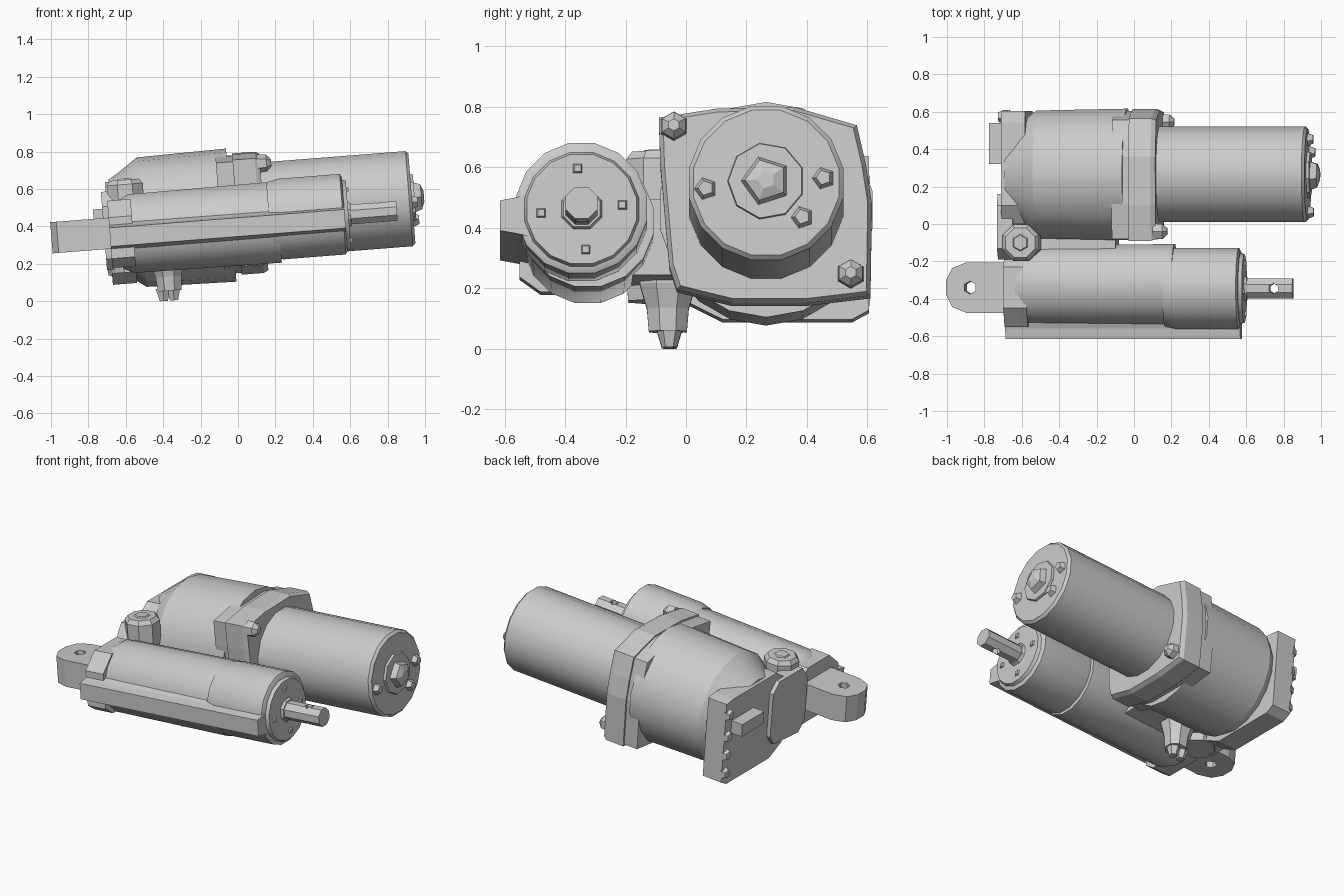
import bpy, bmesh
from math import radians, cos, sin, pi
from mathutils import Matrix

if "Cube" in bpy.data.objects:
    bpy.data.objects.remove(bpy.data.objects["Cube"])

# whole machine is tipped up slightly along its length (local u axis ~ x)
TILT = Matrix.Rotation(radians(-4.5), 4, 'Y')


def finish(name, bm, smooth=0):
    bmesh.ops.recalc_face_normals(bm, faces=bm.faces)
    bm.transform(TILT)
    me = bpy.data.meshes.new(name)
    bm.to_mesh(me)
    bm.free()
    if smooth:
        me.shade_smooth()
        me.set_sharp_from_angle(angle=radians(smooth))
    ob = bpy.data.objects.new(name, me)
    bpy.context.collection.objects.link(ob)
    return ob


def loft(name, rings, smooth=0):
    """Skin a list of equal-length point rings and cap both ends."""
    bm = bmesh.new()
    vs = [[bm.verts.new(p) for p in r] for r in rings]
    n = len(vs[0])
    for a, b in zip(vs, vs[1:]):
        for i in range(n):
            j = (i + 1) % n
            bm.faces.new((a[i], a[j], b[j], b[i]))
    bm.faces.new(vs[0])
    bm.faces.new(vs[-1])
    return finish(name, bm, smooth)


def turned(name, y, w, profile, sides=16, smooth=30, phase=0.5):
    """Round part along the length; profile = (u, radius)."""
    rings = [[(u, y + r * cos(2 * pi * (i + phase) / sides), w + r * sin(2 * pi * (i + phase) / sides))
              for i in range(sides)] for u, r in profile]
    return loft(name, rings, smooth)


def upright(name, u, y, profile, sides=8, phase=0.5):
    """Round part standing across the length; profile = (w, radius)."""
    rings = [[(u + r * cos(2 * pi * (i + phase) / sides), y + r * sin(2 * pi * (i + phase) / sides), w)
              for i in range(sides)] for w, r in profile]
    return loft(name, rings)


def slab_u(name, pts, u0, u1):
    """Extrude a (y, w) outline along the length."""
    return loft(name, [[(u, y, w) for y, w in pts] for u in (u0, u1)])


def slab_w(name, pts, w0, w1):
    """Extrude a (u, y) outline upward."""
    return loft(name, [[(u, y, w) for u, y in pts] for w in (w0, w1)])


def box(name, u0, u1, y0, y1, w0, w1):
    return slab_u(name, [(y0, w0), (y1, w0), (y1, w1), (y0, w1)], u0, u1)


def drill(ob, cutter):
    m = ob.modifiers.new("hole", 'BOOLEAN')
    m.operation = 'DIFFERENCE'
    m.solver = 'EXACT'
    m.object = cutter
    cutter.hide_render = True
    cutter.hide_viewport = True


# motor
MY, MW = 0.265, 0.475
turned("motor_can", MY, MW, [(0.12, 0.26), (0.955, 0.26), (0.97, 0.245)])
turned("motor_end_hub", MY, MW + 0.005, [(0.96, 0.13), (0.985, 0.125)], 9, 0)
turned("motor_end_nut", MY, MW + 0.005, [(0.98, 0.085), (1.02, 0.07), (1.035, 0.03)], 5, 0)
for i, (y, w) in enumerate([(0.065, 0.455), (0.455, 0.49), (0.385, 0.36)]):
    turned(f"motor_screw_{i}", y, w, [(0.96, 0.042), (1.0, 0.025)], 5, 0)

# gearbox drum and its square flange
turned("gear_drum", 0.265, 0.462,
       [(-0.64, 0.24), (-0.59, 0.27), (-0.48, 0.347), (0.0, 0.357)], 18)
flange = [(-0.09, 0.755), (0.1, 0.785), (0.36, 0.79), (0.565, 0.73), (0.595, 0.6), (0.615, 0.47),
          (0.61, 0.165), (0.4, 0.14), (0.15, 0.14), (-0.03, 0.185), (-0.055, 0.26), (-0.085, 0.6)]
c = (0.265, 0.465)
loft("gear_flange", [[(u, c[0] + (y - c[0]) * k, c[1] + (w - c[1]) * k) for y, w in flange]
                     for u, k in ((-0.06, 0.97), (0.03, 0.97), (0.03, 1.0), (0.15, 1.0), (0.175, 0.96))])
for i, (y, w) in enumerate([(-0.04, 0.725), (0.545, 0.235)]):
    turned(f"flange_bolt_{i}", y, w, [(0.16, 0.05), (0.21, 0.045), (0.235, 0.02)], 6, 0)

# rear gearbox cover with side screws and tab
slab_u("rear_cover", [(0.605, 0.17), (0.605, 0.68), (0.54, 0.69), (0.1, 0.69), (0.0, 0.62),
                      (0.0, 0.2), (0.12, 0.14), (0.55, 0.14)], -0.66, -0.53)
box("rear_tab", -0.735, -0.65, 0.32, 0.54, 0.47, 0.55)
slab_u("rear_coupling_plate", [(0.12, 0.24), (0.16, 0.3), (0.16, 0.58), (0.1, 0.64), (-0.13, 0.64),
                               (-0.19, 0.56), (-0.19, 0.28), (-0.13, 0.22)], -0.685, -0.6)
for i, w in enumerate((0.22, 0.34, 0.46, 0.6)):
    turned(f"cover_screw_{i}", 0.575, w, [(-0.68, 0.028), (-0.65, 0.042)], 5, 0)

# bridge between gearbox and actuator, with pivot boss and cable gland
box("bridge_block", -0.62, -0.06, -0.2, 0.05, 0.25, 0.5)
upright("pivot_boss", -0.555, -0.1, [(0.2, 0.1), (0.67, 0.105), (0.695, 0.085)])
upright("boss_cap_screw", -0.555, -0.1, [(0.69, 0.05), (0.702, 0.04)], 6)
upright("cable_gland", -0.36, -0.06, [(0.085, 0.068), (0.16, 0.075), (0.24, 0.1), (0.36, 0.1)])
for i, du in enumerate((-0.03, 0.025)):
    upright(f"cable_stub_{i}", -0.365 + du, -0.055, [(0.032, 0.025), (0.1, 0.045)], 6)

# actuator tube with wider front sleeve, end cap and side rail
TY, TW = -0.345, 0.415
turned("actuator_tube", -0.325, 0.405, [(-0.6, 0.185), (-0.54, 0.215), (0.25, 0.222)])
turned("tube_sleeve", TY, 0.42, [(0.2, 0.205), (0.26, 0.22), (0.595, 0.22), (0.605, 0.2)])
turned("tube_end_disc", TY, TW, [(0.6, 0.195), (0.625, 0.185)])
slab_u("tube_rear_cap", [(-0.55, 0.28), (-0.48, 0.23), (-0.22, 0.23), (-0.17, 0.3), (-0.17, 0.52),
                         (-0.23, 0.59), (-0.45, 0.59), (-0.55, 0.5)], -0.655, -0.53)
slab_u("side_rail", [(-0.615, 0.345), (-0.615, 0.445), (-0.56, 0.455), (-0.45, 0.5), (-0.45, 0.31),
                     (-0.56, 0.335)], -0.655, 0.605)
for i in range(4):
    a = pi / 2 * i + 0.1
    turned(f"end_disc_screw_{i}", TY + 0.135 * cos(a), TW + 0.135 * sin(a),
           [(0.62, 0.024), (0.635, 0.015)], 4, 0)
turned("rod_seal", TY, TW, [(0.62, 0.075), (0.64, 0.065)], 8, 0)

# push rod and rear mounting eye, each with a pin hole
rod = turned("push_rod", TY, TW, [(0.6, 0.057), (0.885, 0.057)], 8, 0)
drill(rod, upright("rod_pin_cutter", 0.785, TY, [(0.3, 0.027), (0.55, 0.027)], 6))
eye = [(-0.62, -0.205), (-0.86, -0.205), (-0.935, -0.235), (-0.968, -0.3), (-0.968, -0.38),
       (-0.935, -0.445), (-0.86, -0.475), (-0.62, -0.475)]
mount = slab_w("mounting_eye", eye, 0.333, 0.5)
drill(mount, upright("eye_pin_cutter", -0.84, -0.34, [(0.25, 0.035), (0.6, 0.035)], 6))
